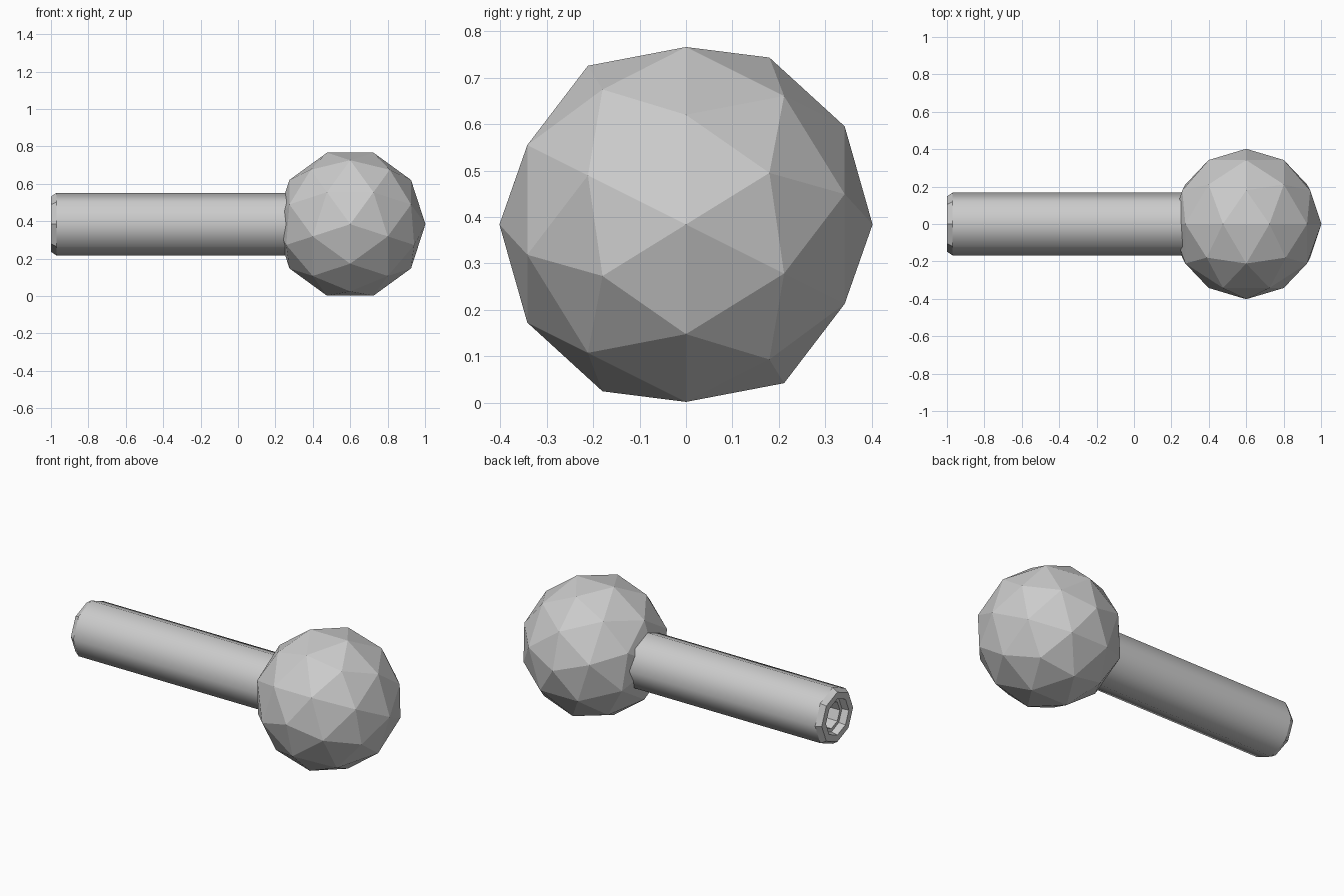
import bpy, bmesh
from math import cos, sin, pi, radians
from mathutils import Matrix

if "Cube" in bpy.data.objects:
    bpy.data.objects.remove(bpy.data.objects["Cube"])

AXIS_Z = 0.384   # height of the shared axis
SIDES = 8


def add_object(name, bm):
    mesh = bpy.data.meshes.new(name)
    bm.to_mesh(mesh)
    bm.free()
    obj = bpy.data.objects.new(name, mesh)
    bpy.context.collection.objects.link(obj)
    return obj


# Faceted ball: icosphere with its pole turned onto the y axis
bm = bmesh.new()
bmesh.ops.create_icosphere(bm, subdivisions=2, radius=0.402)
bm.transform(Matrix.Translation((0.6, 0, AXIS_Z))
             @ Matrix.Rotation(radians(-18), 4, 'Y')
             @ Matrix.Rotation(radians(-90), 4, 'X'))
add_object("ball_head", bm)

# Eight-sided shaft with chamfered end and stepped socket: (x, radius)
profile = [(0.45, 0.168), (-0.97, 0.168), (-1.0, 0.148),
           (-1.0, 0.108), (-0.96, 0.1), (-0.96, 0.08), (-0.88, 0.08)]
bm = bmesh.new()
rings = [[bm.verts.new((x, r * cos(2 * pi * i / SIDES),
                        AXIS_Z + r * sin(2 * pi * i / SIDES)))
          for i in range(SIDES)] for x, r in profile]
for k, (a, b) in enumerate(zip(rings, rings[1:])):
    for i in range(SIDES):
        j = (i + 1) % SIDES
        face = bm.faces.new((a[i], a[j], b[j], b[i]))
        face.smooth = k == 0
bm.faces.new(rings[0])
bm.faces.new(rings[-1])
bmesh.ops.recalc_face_normals(bm, faces=bm.faces)

# Only the long sides blend smoothly; every rim stays crisp
for edge in bm.edges:
    edge.smooth = all(f.smooth for f in edge.link_faces)
add_object("shaft", bm)
